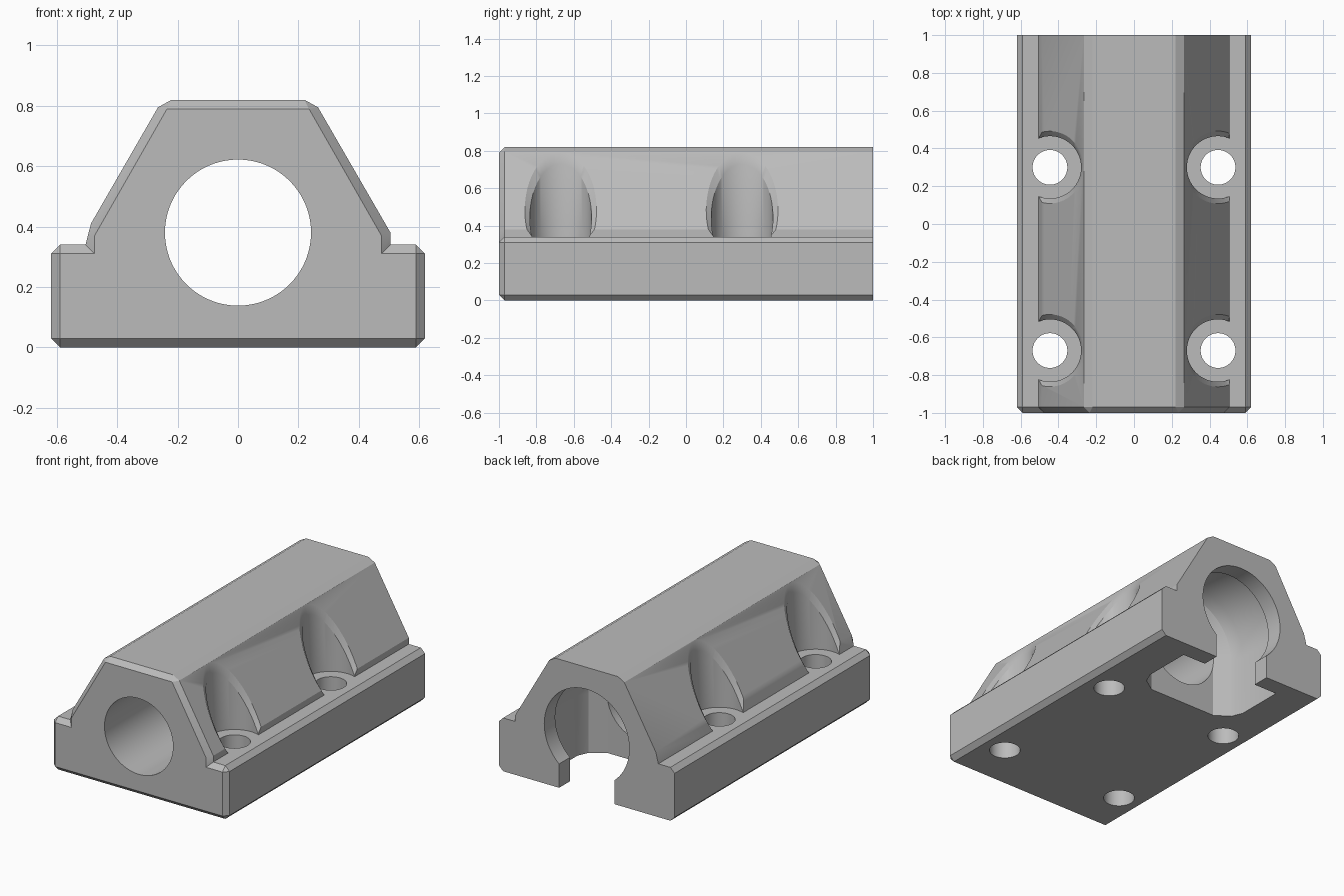
import bpy, bmesh, math

if "Cube" in bpy.data.objects:
    bpy.data.objects.remove(bpy.data.objects["Cube"], do_unlink=True)

grey = bpy.data.materials.new("plain_grey")
grey.use_nodes = True
grey.diffuse_color = (0.5, 0.5, 0.5, 1)
grey.node_tree.nodes["Principled BSDF"].inputs["Base Color"].default_value = (0.5, 0.5, 0.5, 1)

BORE_Z = 0.38
SEGS = 72


def loft(name, rings):
    """Closed solid through rings of equal point count."""
    bm = bmesh.new()
    loops = [[bm.verts.new(p) for p in ring] for ring in rings]
    n = len(loops[0])
    bm.faces.new(loops[0])
    bm.faces.new(loops[-1])
    for a, b in zip(loops, loops[1:]):
        for i in range(n):
            j = (i + 1) % n
            bm.faces.new((a[i], a[j], b[j], b[i]))
    bmesh.ops.remove_doubles(bm, verts=bm.verts, dist=0.0001)
    bmesh.ops.recalc_face_normals(bm, faces=bm.faces)
    mesh = bpy.data.meshes.new(name)
    bm.to_mesh(mesh)
    bm.free()
    mesh.materials.append(grey)
    obj = bpy.data.objects.new(name, mesh)
    bpy.context.collection.objects.link(obj)
    return obj


def angles():
    return [2 * math.pi * i / SEGS for i in range(SEGS)]


def bore_ring(r, y):
    return [(r * math.cos(a), y, BORE_Z + r * math.sin(a)) for a in angles()]


def arch_ring(r, y):
    half = [math.pi * i / SEGS for i in range(SEGS + 1)]
    arc = [(r * math.cos(a), y, BORE_Z + r * math.sin(a)) for a in half]
    return [(r, y, -0.1)] + arc + [(-r, y, -0.1)]


def hole_ring(x, y, rx, ry, height):
    ring = []
    for a in angles():
        px = x + rx * math.cos(a)
        ring.append((px, y + ry * math.sin(a), height(abs(px))))
    return ring


def slope(x):
    """Height of the sloped flank at distance x from the middle."""
    return BORE_Z + (0.505 - x) * 1.73


def cut(cutter):
    mod = body.modifiers.new(cutter.name, 'BOOLEAN')
    mod.operation = 'DIFFERENCE'
    mod.solver = 'EXACT'
    mod.object = cutter
    bpy.context.view_layer.objects.active = body
    bpy.ops.object.modifier_apply(modifier=mod.name)
    bpy.data.objects.remove(cutter, do_unlink=True)


# Housing: outline extruded lengthwise with a chamfered front end
right = [(0.59, 0), (0.62, 0.03), (0.62, 0.31), (0.59, 0.34),
         (0.505, 0.34), (0.505, 0.38), (0.265, 0.795), (0.22, 0.82)]
front = [(0.59, 0.03), (0.59, 0.03), (0.59, 0.31), (0.59, 0.31),
         (0.475, 0.31), (0.475, 0.37), (0.235, 0.79), (0.235, 0.79)]
left = [(-x, z) for x, z in reversed(right)]
left[2] = (-0.487, 0.41)
outline = right + left
front_outline = front + [(-x, z) for x, z in reversed(front)]
body = loft("bearing_housing", [[(x, -1, z) for x, z in front_outline],
                                [(x, -0.97, z) for x, z in outline],
                                [(x, 1, z) for x, z in outline]])

# Long bore
cut(loft("bore_cutter", [bore_ring(0.242, -1.1), bore_ring(0.242, 0.5)]))

# Arched pocket open at the bottom, tapering to the bore
cut(loft("pocket_cutter", [arch_ring(r, y) for r, y in
                           ((0.24, 0.45), (0.33, 0.51), (0.36, 0.58), (0.36, 0.89))]))

# Rear opening with a slot to the bottom
cut(loft("rear_bore_cutter", [bore_ring(0.3, 0.8), bore_ring(0.3, 1.1)]))
w = 0.195
cut(loft("rear_slot_cutter", [[(-w, y, -0.1), (w, y, -0.1), (w, y, 0.3), (-w, y, 0.3)]
                              for y in (0.8, 1.1)]))

# Screw recesses with chamfered rims, and screw holes
for x in (-0.445, 0.445):
    for y in (-0.67, 0.3):
        cut(loft("recess_cutter", [
            hole_ring(x, y, 0.165, 0.165, lambda d: 0.34),
            hole_ring(x, y, 0.165, 0.165, lambda d: max(slope(d) - 0.04, 0.345)),
            hole_ring(x, y, 0.178, 0.192, lambda d: max(slope(d), 0.36)),
            hole_ring(x, y, 0.178, 0.192, lambda d: 1.0)]))
        cut(loft("screw_hole_cutter", [
            hole_ring(x, y, 0.092, 0.092, lambda d, h=h: h) for h in (-0.1, 0.5)]))

bpy.ops.object.select_all(action='DESELECT')
body.select_set(True)
bpy.context.view_layer.objects.active = body
bpy.ops.object.shade_smooth_by_angle(angle=math.radians(25))
